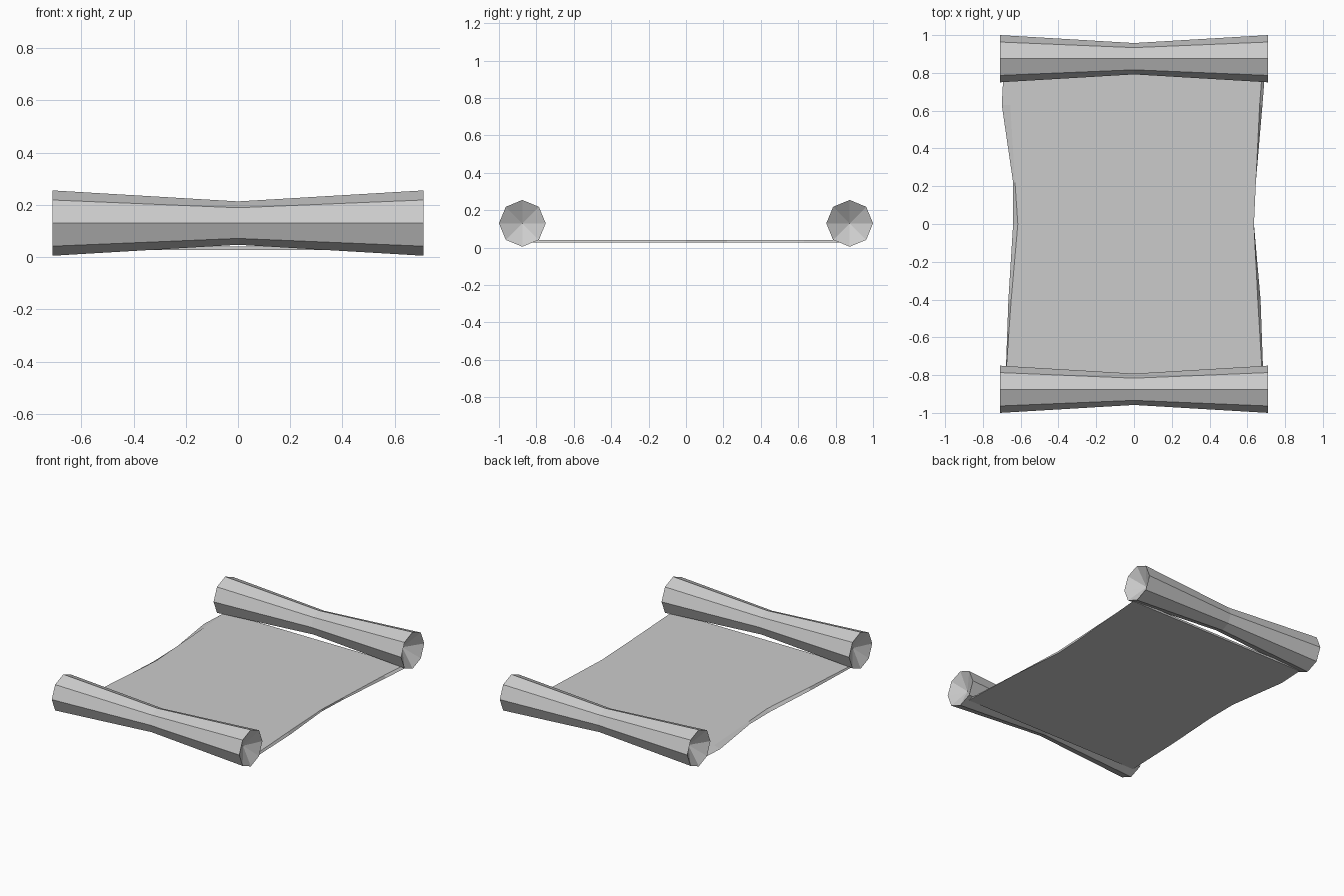
import bpy, bmesh
from math import sin, cos, pi

if "Cube" in bpy.data.objects:
    bpy.data.objects.remove(bpy.data.objects["Cube"])

GREY = (0.6, 0.6, 0.6, 1)
paper = bpy.data.materials.new("paper_grey")
paper.use_nodes = True
paper.diffuse_color = GREY
paper.node_tree.nodes["Principled BSDF"].inputs["Base Color"].default_value = GREY


def finish(name, bm):
    bmesh.ops.recalc_face_normals(bm, faces=bm.faces)
    mesh = bpy.data.meshes.new(name)
    bm.to_mesh(mesh)
    bm.free()
    mesh.materials.append(paper)
    obj = bpy.data.objects.new(name, mesh)
    bpy.context.collection.objects.link(obj)


def roll(name, y, dent):
    """Eight-sided roll with a narrow waist and dented conical ends."""
    bm = bmesh.new()
    sides, height = 8, 0.13
    rings = []
    for x, r in ((-0.71, 0.125), (0, 0.083), (0.71, 0.125)):
        rings.append([bm.verts.new((x, y + r * cos(2 * pi * i / sides),
                                    height + r * sin(2 * pi * i / sides)))
                      for i in range(sides)])
    tips = [bm.verts.new((s * (0.71 - dent), y, height)) for s in (-1, 1)]
    for i in range(sides):
        j = (i + 1) % sides
        for a, b in zip(rings, rings[1:]):
            bm.faces.new((a[i], a[j], b[j], b[i]))
        for ring, tip in ((rings[0], tips[0]), (rings[-1], tips[1])):
            bm.faces.new((ring[i], ring[j], tip))
    finish(name, bm)


roll("front_roll", -0.875, 0.06)
roll("back_roll", 0.875, 0.08)

# Thin sheet: y, left and right edge of the top, left and right edge of the bottom
stations = [(-0.82, -0.68, 0.68, -0.68, 0.685),
            (-0.4, -0.65, 0.655, -0.665, 0.67),
            (0, -0.615, 0.635, -0.64, 0.635),
            (0.22, -0.63, 0.645, -0.64, 0.645),
            (0.63, -0.655, 0.665, -0.7, 0.68),
            (0.82, -0.67, 0.68, -0.69, 0.695)]
bm = bmesh.new()
loops = [[bm.verts.new(p) for p in ((tl, y, 0.041), (tr, y, 0.041),
                                    (br, y, 0.027), (bl, y, 0.027))]
         for y, tl, tr, bl, br in stations]
for a, b in zip(loops, loops[1:]):
    for i in range(4):
        j = (i + 1) % 4
        bm.faces.new((a[i], a[j], b[j], b[i]))
bm.faces.new(loops[0])
bm.faces.new(loops[-1])
finish("sheet", bm)
